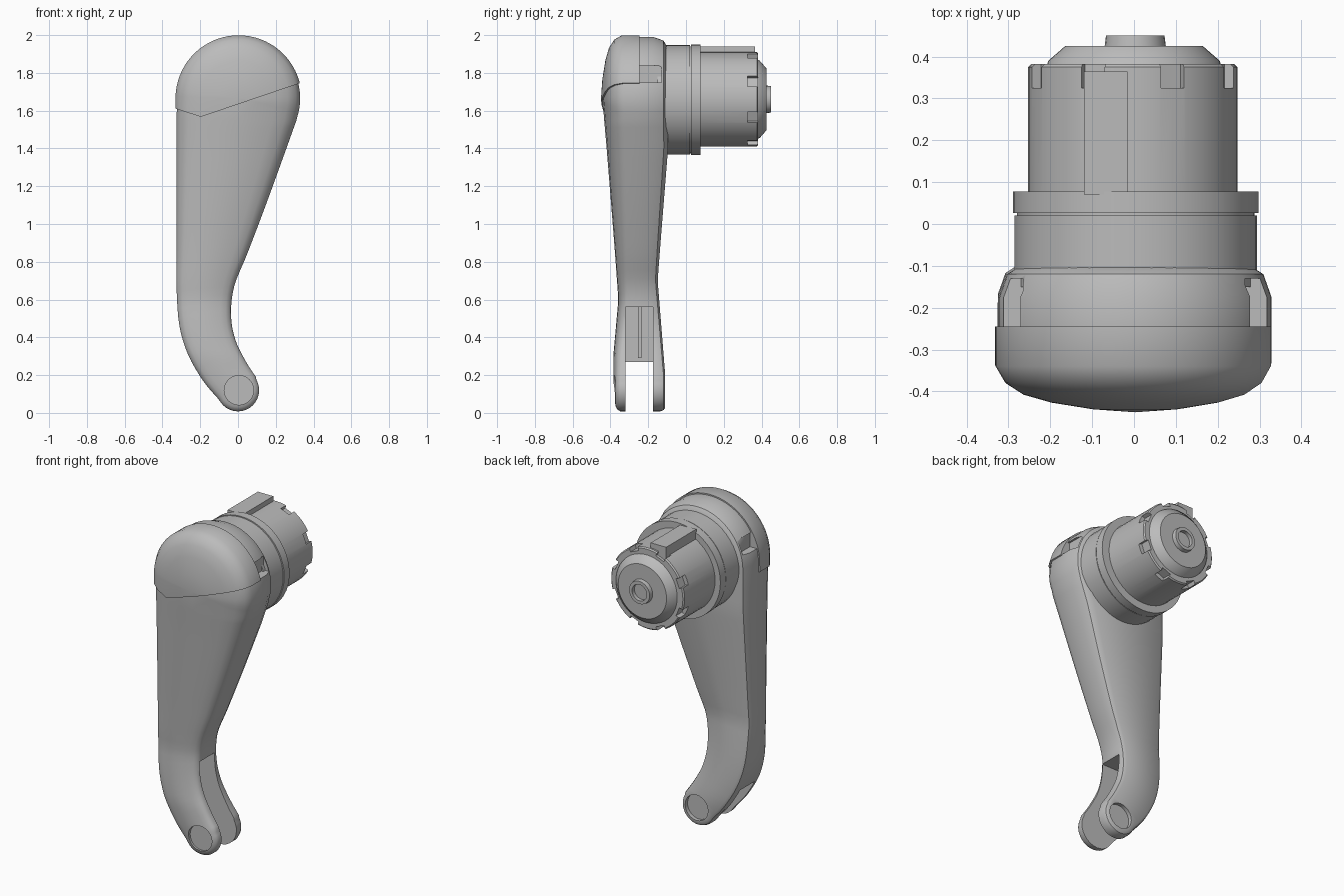
import bpy, bmesh
from math import radians, sin, cos, pi
from mathutils import Vector, Matrix

cube = bpy.data.objects.get("Cube")
if cube:
    bpy.data.objects.remove(cube)

grey = bpy.data.materials.new("mid grey")
grey.use_nodes = True
tone = (0.5, 0.5, 0.5, 1)
grey.diffuse_color = tone
grey.node_tree.nodes["Principled BSDF"].inputs["Base Color"].default_value = tone


def select(obj):
    bpy.ops.object.select_all(action='DESELECT')
    obj.select_set(True)
    bpy.context.view_layer.objects.active = obj


def finish(bm, name):
    bmesh.ops.remove_doubles(bm, verts=bm.verts, dist=0.0005)
    bmesh.ops.recalc_face_normals(bm, faces=bm.faces)
    mesh = bpy.data.meshes.new(name)
    bm.to_mesh(mesh)
    bm.free()
    obj = bpy.data.objects.new(name, mesh)
    bpy.context.collection.objects.link(obj)
    mesh.materials.append(grey)
    smooth(obj)
    return obj


def smooth(obj):
    select(obj)
    bpy.ops.object.shade_smooth_by_angle(angle=radians(35))


def box(name, low, high, turn=Matrix.Identity(4)):
    bm = bmesh.new()
    bmesh.ops.create_cube(bm, size=1)
    low, high = Vector(low), Vector(high)
    for v in bm.verts:
        v.co = (low + high) / 2 + Vector(a * b for a, b in zip(v.co, high - low))
    bm.transform(turn)
    return finish(bm, name)


def lathe(name, profile, centre, steps=48):
    """Turn (radius, y) points around the y axis."""
    bm = bmesh.new()
    rings = []
    for r, y in profile:
        rings.append([bm.verts.new((centre[0] + r * cos(2 * pi * i / steps), y,
                                    centre[1] + r * sin(2 * pi * i / steps)))
                      for i in range(steps)])
    for a, b in zip(rings, rings[1:]):
        for i in range(steps):
            j = (i + 1) % steps
            bm.faces.new((a[i], a[j], b[j], b[i]))
    return finish(bm, name)


def cut(obj, cutter):
    cutter.hide_render = True
    mod = obj.modifiers.new("cut", 'BOOLEAN')
    mod.operation = 'DIFFERENCE'
    mod.solver = 'EXACT'
    mod.object = cutter
    select(obj)
    bpy.ops.object.modifier_apply(modifier=mod.name)
    bpy.data.objects.remove(cutter)
    smooth(obj)


def lerp_table(table, z):
    for (z0, y0), (z1, y1) in zip(table, table[1:]):
        if z <= z1:
            return y0 + (y1 - y0) * max(0, z - z0) / (z1 - z0)
    return table[-1][1]


# Arm outline: left and right edge points from the head down to the foot
PAIRS = [(-.325, 1.55, .308, 1.545), (-.325, 1.35, .238, 1.35), (-.325, 1.1, .147, 1.1),
         (-.325, .85, .052, .85), (-.325, .65, -.02, .67), (-.31, .46, -.037, .52),
         (-.265, .31, -.015, .39), (-.185, .17, .04, .275), (-.105, .075, .095, .19)]
FRONT = [(0, -.385), (.3, -.385), (.6, -.358), (.9, -.38), (1.4, -.42), (1.65, -.442), (2, -.442)]
BACK = [(0, -.11), (.2, -.11), (.45, -.13), (.7, -.15), (.9, -.135), (1.4, -.095), (2, -.095)]
HEAD, FOOT, HEAD_R, FOOT_R = Vector((.003, 1.665)), Vector((0, .12)), .326, .112
# Cross-section: inward fraction and edge drop, relative to the head radius
DOME = [(1, 0), (.7, .007), (.4, .023), (.2, .042), (.07, .07), (0, .11)]
REAR = [(0, .08), (.06, .025), (.18, 0), (1, 0)]


def smooth_pairs(sub=4):
    rows = [Vector(p) for p in PAIRS]
    out = []
    for i in range(len(rows) - 1):
        a, b, c, d = rows[max(i - 1, 0)], rows[i], rows[i + 1], rows[min(i + 2, len(rows) - 1)]
        for k in range(sub):
            t = k / sub
            out.append(.5 * (2 * b + (c - a) * t + (2 * a - 5 * b + 4 * c - d) * t * t
                             + (3 * b - a - 3 * c + d) * t ** 3))
    return out + [rows[-1]]


def arc(centre, radius, start, end, count):
    return [(centre + radius * Vector((cos(a), sin(a))), centre)
            for a in (radians(start + (end - start) * i / count) for i in range(count + 1))]


def arm_body(grow=0):
    """Shell made from inward rings of the outline, domed front, flatter rear."""
    rows = smooth_pairs()
    mids = [(Vector((r[0], r[1])) + Vector((r[2], r[3]))) / 2 for r in rows]
    outline = arc(HEAD, HEAD_R, -18, 178, 40)
    outline += [(Vector((r[0], r[1])), m) for r, m in zip(rows, mids)]
    outline += arc(FOOT, FOOT_R, 215, 390, 16)
    outline += [(Vector((r[2], r[3])), m) for r, m in zip(reversed(rows), reversed(mids))]
    bm = bmesh.new()
    rings = []
    for side, shape, table in ((-1, DOME, FRONT), (1, REAR, BACK)):
        for t, drop in shape:
            ring = []
            for p, c in outline:
                q = p.lerp(c, t) + (p - c).normalized() * grow * (1 - t)
                y = lerp_table(table, q.y) - side * drop * (p - c).length / HEAD_R
                ring.append(bm.verts.new((q.x, y + side * grow, q.y)))
            rings.append(ring)
    n = len(outline)
    for a, b in zip(rings, rings[1:]):
        for i in range(n):
            j = (i + 1) % n
            bm.faces.new((a[i], a[j], b[j], b[i]))
    bmesh.ops.remove_doubles(bm, verts=bm.verts, dist=.0005)
    return bm


# Arm with the open fork at the foot
arm = finish(arm_body(), "arm")
cut(arm, box("fork_gap", (-.6, -.32, -.1), (.6, -.175, .27)))
cut(arm, box("fork_recess", (-.22, -.32, .2), (.6, -.175, .56)))

# Bolt recesses on both fork ends
for y0, y1 in ((-.5, -.362), (-.133, 0)):
    cut(arm, lathe("bolt_recess", [(0, y0), (.078, y0), (.078, y1), (0, y1)], (.005, .12), 24))

# Shoulder notches on both sides of the head
for s in (-1, 1):
    xs = sorted((s * .265, s * .5))
    cut(arm, box("shoulder_notch", (xs[0], -.245, 1.75), (xs[1], -.13, 1.84)))

# Head cap over the front of the arm, ending in a slanted seam that turns up at one side
bm = arm_body(.008)
for point, normal in (((0, -.245, 0), (0, 1, 0)), ((0, 0, 1.634), (.34, 0, -1)),
                      ((-.2, 0, 1.568), (-.33, 0, -1))):
    bmesh.ops.bisect_plane(bm, geom=bm.verts[:] + bm.edges[:] + bm.faces[:], dist=1e-5,
                           plane_co=point, plane_no=normal, clear_outer=True)
    bmesh.ops.holes_fill(bm, edges=[e for e in bm.edges if e.is_boundary], sides=0)
finish(bm, "head_cap")

# Rib inside the fork
box("fork_rib", (-.225, -.255, .29), (-.13, -.235, .57))

# Collar with a thin groove
lathe("collar", [(0, -.15), (.29, -.15), (.29, .02), (.284, .02), (.284, .026),
                 (.293, .026), (.293, .078), (0, .078)], (.004, 1.657))

# Barrel with notches around its rim
axis = Vector((-.003, 0, 1.66))
barrel = lathe("barrel", [(0, .05), (.25, .05), (.25, .375), (.243, .382), (0, .382)],
               (axis.x, axis.z))
for i in range(8):
    turn = Matrix.Translation(axis) @ Matrix.Rotation(2 * pi * (i + .5) / 8, 4, 'Y')
    cut(barrel, box("rim_notch", (.225, .325, -.03), (.3, .42, .03), turn))

# Key along the top of the barrel
box("barrel_key", (-.12, .07, 1.86), (-.015, .365, 1.94))

# End plate and hollow spindle
lathe("end_plate", [(0, .36), (.215, .36), (.205, .39), (.165, .425), (0, .425)], (0, 1.66))
lathe("spindle", [(0, .41), (.075, .41), (.07, .45), (.05, .45), (.05, .427), (0, .427)],
      (.003, 1.66), 24)
